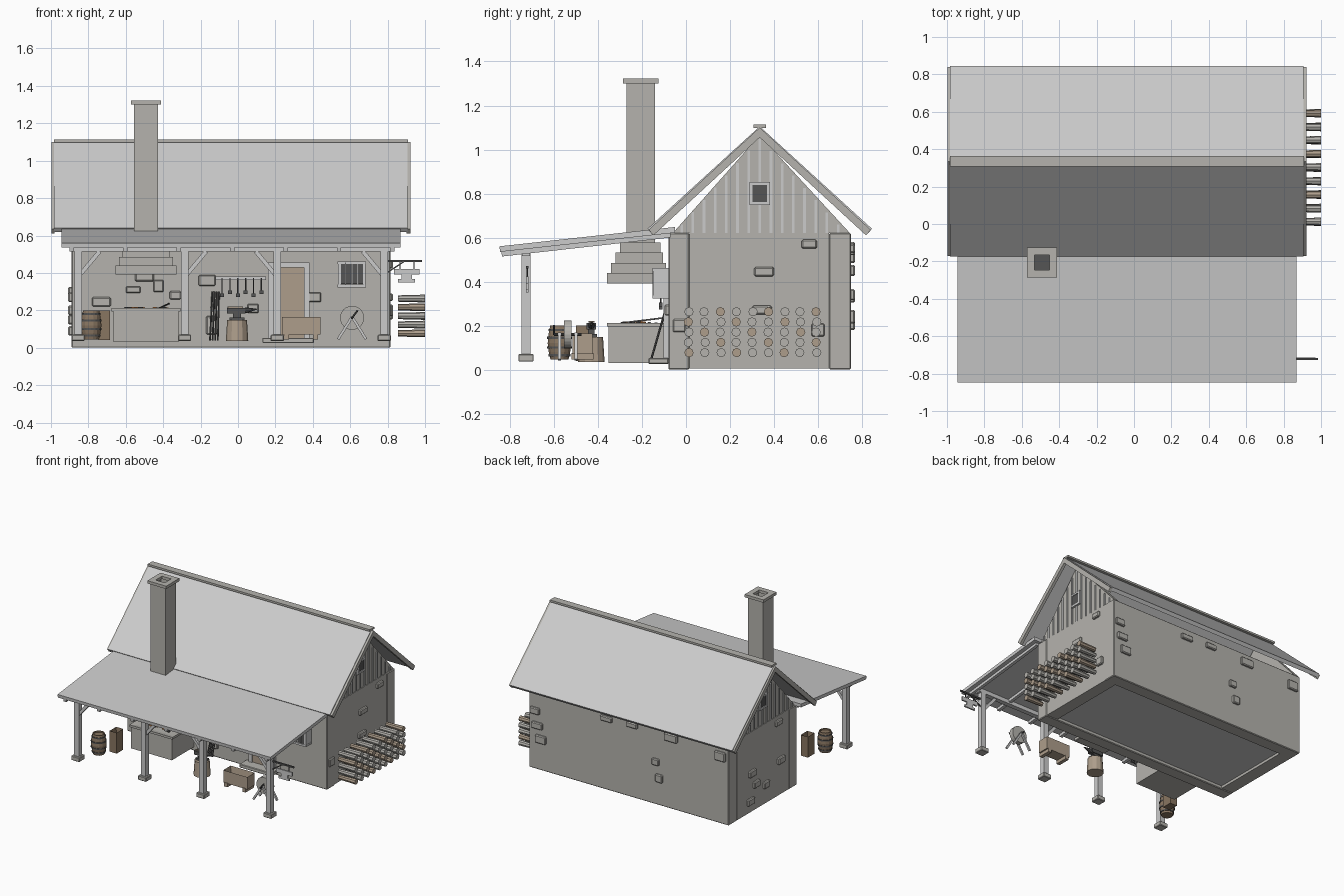
import bpy, bmesh, math, random
from mathutils import Vector, Matrix

if "Cube" in bpy.data.objects:
    bpy.data.objects.remove(bpy.data.objects["Cube"])
random.seed(4)

def mat(name, r, g, b):
    m = bpy.data.materials.new(name)
    m.diffuse_color = (r, g, b, 1)
    m.use_nodes = True
    m.node_tree.nodes["Principled BSDF"].inputs["Base Color"].default_value = m.diffuse_color
    return m
WOOD = mat("tan_wood", .42, .34, .26)
DARK = mat("dark_iron", .09, .09, .09)
BROWN = mat("barrel_wood", .25, .18, .12)
COAL = mat("embers", .8, .3, .08)
STONE = mat("stone", .46, .45, .42)

def finish(name, bm, m=None):
    bmesh.ops.recalc_face_normals(bm, faces=bm.faces)
    me = bpy.data.meshes.new(name)
    bm.to_mesh(me)
    bm.free()
    if m: me.materials.append(m)
    ob = bpy.data.objects.new(name, me)
    bpy.context.collection.objects.link(ob)
    return ob

def box(name, x0, x1, y0, y1, z0, z1, m=None, bevel=0, hollow=None):
    bm = bmesh.new()
    bmesh.ops.create_cube(bm, size=1)
    for v in bm.verts:
        v.co = Vector(((x0+x1)/2 + v.co.x*(x1-x0), (y0+y1)/2 + v.co.y*(y1-y0), (z0+z1)/2 + v.co.z*(z1-z0)))
    if bevel:
        bmesh.ops.bevel(bm, geom=bm.edges[:], offset=bevel, segments=1, affect='EDGES')
    if hollow:  # (rim thickness, depth): sink the top face
        top = max(bm.faces, key=lambda f: f.calc_center_median().z)
        bmesh.ops.inset_region(bm, faces=[top], thickness=hollow[0])
        for v in top.verts: v.co.z -= hollow[1]
    return finish(name, bm, m)

def rod(name, p, q, r, m=None, sides=10, r2=None):
    p, q = Vector(p), Vector(q)
    bm = bmesh.new()
    M = Matrix.Translation((p+q)/2) @ (q-p).to_track_quat('Z', 'Y').to_matrix().to_4x4()
    bmesh.ops.create_cone(bm, cap_ends=True, segments=sides, radius1=r, radius2=r if r2 is None else r2,
                          depth=(q-p).length, matrix=M)
    return finish(name, bm, m)

def beam(name, p, q, w, h, m=None):
    p, q = Vector(p), Vector(q)
    bm = bmesh.new()
    M = Matrix.Translation((p+q)/2) @ (q-p).to_track_quat('Z', 'Y').to_matrix().to_4x4()
    bmesh.ops.create_cube(bm, size=1, matrix=M @ Matrix.Diagonal((w, h, (q-p).length, 1)))
    return finish(name, bm, m)

def prism(name, yz, x0, x1, m=None):  # side profile extruded along x
    bm = bmesh.new()
    f = bm.faces.new([bm.verts.new((x0, y, z)) for y, z in yz])
    g = bmesh.ops.extrude_face_region(bm, geom=[f])['geom']
    bmesh.ops.translate(bm, verts=[v for v in g if isinstance(v, bmesh.types.BMVert)], vec=(x1-x0, 0, 0))
    return finish(name, bm, m)

# Walls and floor
box("front_wall", -.89, .815, -.08, .015, 0, .62, STONE, .005)
box("back_wall", -.89, .815, .65, .75, 0, .62, STONE, .005)
box("left_wall", -.89, -.79, .015, .65, .005, .62, STONE)
box("right_wall", .715, .81, .015, .65, .005, .62, STONE)
box("floor", -.79, .715, .015, .65, .025, .04)

# Gables with battens and small window
C = .335
for s, x in ((-1, -.865), (1, .785)):
    prism("gable", [(-.06, .62), (.745, .62), (C, 1.065)], x-.02, x+.02, STONE)
    xo = x + s*.02
    for i in range(15):
        y = -.02 + i*.0508
        top = 1.05 - abs(y-C)*1.1
        if top > .64:
            box("gable_batten", xo-.006, xo+.006, y-.006, y+.006, .62, top)
    box("gable_window", xo-.008, xo+.01, .295, .375, .755, .845, DARK)
    for a in (.295, .375): box("gable_window_side", xo-.015, xo+.015, a-.007, a+.007, .748, .852)
    for a in (.755, .845): box("gable_window_rail", xo-.015, xo+.015, .288, .382, a-.007, a+.007)

# Main roof, barge boards, ridge
for s, n in ((-1, "front_roof"), (1, "back_roof")):
    prof = [(C, 1.105), (C+s*.51, .64), (C+s*.492, .618), (C, 1.07)]
    prism(n, prof, -.985, .905)
    barge = [(C, 1.1), (C+s*.505, .635), (C+s*.483, .61), (C, 1.055)]
    prism("barge_board_left", barge, -.998, -.98, STONE)
    prism("barge_board_right", barge, .9, .922, STONE)
box("ridge_cap", -.985, .908, C-.028, C+.028, 1.098, 1.113, STONE)

# Porch roof and rafters
prism("porch_roof", [(-.848, .56), (-.05, .648), (-.05, .622), (-.845, .535)], -.945, .87)
for i in range(7):
    x = -.89 + i*.286
    prism("porch_rafter", [(-.84, .54), (-.07, .625), (-.07, .6), (-.836, .514)], x-.012, x+.012)

# Porch posts, bases, braces and beam
PY = -.727
box("porch_beam", -.9, .82, PY-.018, PY+.018, .515, .545)
for x, d in ((-.855, 1), (-.285, 1), (.21, -1), (.782, -1)):
    box("porch_post", x-.02, x+.02, PY-.02, PY+.02, .06, .53)
    box("post_base", x-.035, x+.035, PY-.035, PY+.035, .036, .07, STONE, .004)
    beam("post_brace", (x+d*.01, PY, .39), (x+d*.115, PY, .515), .022, .022)

# Wall stones: (position along wall, z, width, height)
def stones(axis, at, out, items):
    for u, z, w, h in items:
        a, b = sorted((at-out*.01, at+out*.018))
        r = (u-w/2, u+w/2)
        args = (*r, a, b) if axis == 'y' else (a, b, *r)
        box("wall_stone", *args, z-h/2, z+h/2, STONE, .006)
stones('x', .81, 1, [(.56, .57, .07, .04), (.355, .445, .09, .042), (.345, .27, .09, .04), (.6, .18, .06, .06),
                     (-.03, .2, .06, .06)])
stones('x', -.89, -1, [(.15, .57, .08, .04), (.47, .3, .08, .05), (.42, .2, .07, .05), (.49, .09, .08, .05),
                       (.12, .27, .08, .05), (.3, .15, .07, .05)])
stones('y', -.08, -1, [(-.165, .36, .09, .06), (-.425, .33, .055, .065), (-.56, .31, .08, .035), (-.335, .28, .06, .045),
                       (-.14, .12, .06, .1), (.4, .27, .09, .05), (.08, .21, .06, .05), (-.73, .245, .1, .05), (-.5, .38, .1, .05)])
stones('y', .75, 1, [(.71, .24, .09, .06), (.74, .34, .09, .05), (.15, .55, .1, .04), (-.07, .56, .09, .04),
                     (-.4, .55, .11, .06), (-.27, .33, .06, .05), (-.3, .21, .06, .06), (-.82, .52, .09, .07), (.76, .45, .08, .05)])

# Chimney with stepped hood
CX = -.492
box("chimney", CX-.064, CX+.064, -.27, -.142, .5, 1.302, STONE, 0, (.02, .3))
box("flue_dark", CX-.044, CX+.044, -.25, -.162, 1.0, 1.2, DARK)
for s in (-1, 1):
    box("chimney_cap", CX-.08, CX+.08, -.206+s*.0595-.0205, -.206+s*.0595+.0205, 1.3, 1.322, STONE)
    box("chimney_cap", CX+s*.0595-.0205, CX+s*.0595+.0205, -.248, -.164, 1.3, 1.322, STONE)
for i in range(4):
    w = .162 - i*.018
    box("hood_step", CX-w, CX+w, -.36+i*.02, -.08-i*.012, .392+i*.046, .439+i*.046, STONE)

# Forge hearth and coals
box("forge", -.665, -.318, -.352, -.08, .03, .197, STONE)
box("forge_top", -.675, -.308, -.36, -.08, .195, .212, STONE, 0, (.05, .006))
for i in range(26):
    x, y, r = random.uniform(-.6, -.38), random.uniform(-.29, -.13), random.uniform(.008, .013)
    box("coal", x-r, x+r, y-r, y+r, .204, .206+r, random.choice((COAL, DARK)), .003)
beam("poker", (-.42, -.29, .212), (-.37, -.1, .235), .007, .007, DARK)

# Door, step, window
box("door", .19, .355, -.092, -.078, .05, .43, WOOD)
for x in (.175, .368): box("door_jamb", x-.014, x+.014, -.102, -.075, .04, .45)
box("door_lintel", .16, .383, -.104, -.075, .43, .455)
box("door_step", .13, .405, -.17, -.08, .025, .053, STONE, .004)
box("window_pane", .545, .67, -.145, -.078, .34, .452, DARK)
for x in (.542, .675): box("window_side", x-.008, x+.008, -.15, -.078, .335, .455)
for z in (.33, .455): box("window_rail", .532, .685, -.152, -.078, z-.007, z+.007)
for i in range(1, 4): rod("window_bar", (.542+i*.033, -.149, .335), (.542+i*.033, -.149, .455), .004, None, 6)

# Tool rack and leaning rods
box("tool_rack_bar", -.12, .15, -.11, -.085, .362, .38)
for i in range(6):
    x = -.085 + i*.042
    z = .28 + .015*(i % 2)
    rod("hanging_tool", (x, -.115, z), (x, -.115, .372), .004, DARK, 6)
    box("tool_head", x-.011, x+.011, -.122, -.107, z-.008, z+.01, DARK)
for i in range(4):
    rod("leaning_rod", (-.15+i*.014, -.16, .04), (-.137+i*.012, -.085, .3), .005, DARK, 6)

# Barrel
bx, by = -.785, -.575
bm = bmesh.new()
prof = [(0, .045), (.042, .045), (.05, .08), (.055, .12), (.05, .165), (.043, .2), (.036, .2), (.036, .19), (0, .19)]
vs = [bm.verts.new((bx+r, by, z)) for r, z in prof]
es = [bm.edges.new(p) for p in zip(vs, vs[1:])]
bmesh.ops.spin(bm, geom=vs+es, cent=(bx, by, 0), axis=(0, 0, 1), angle=math.tau, steps=14)
bmesh.ops.remove_doubles(bm, verts=bm.verts, dist=.0005)
finish("barrel", bm, BROWN)
for z, r in ((.065, .05), (.1, .056), (.145, .056), (.18, .05)):
    rod("barrel_hoop", (bx, by, z-.005), (bx, by, z+.005), r, DARK, 14)
# Crate beside the forge
box("crate", -.745, -.685, -.5, -.42, .04, .2, BROWN, 0, (.008, .05))

# Anvil on stump
sx, sy = -.005, -.43
rod("stump", (sx, sy, .035), (sx, sy, .148), .06, WOOD, 12, .053)
box("anvil_foot", sx-.04, sx+.04, sy-.025, sy+.025, .148, .162, DARK)
box("anvil_waist", sx-.022, sx+.022, sy-.015, sy+.015, .16, .185, DARK)
box("anvil_body", sx-.055, sx+.045, sy-.022, sy+.022, .183, .212, DARK)
rod("anvil_horn", (sx+.045, sy, .2), (sx+.105, sy, .206), .016, DARK, 8, .003)
beam("hammer_handle", (sx-.05, sy-.01, .217), (sx+.03, sy+.01, .217), .007, .007, WOOD)

# Water trough
box("trough", .235, .44, -.515, -.425, .07, .165, WOOD, 0, (.012, .07))
for x in (.26, .415): box("trough_foot", x-.014, x+.014, -.52, -.42, .045, .075, WOOD)

# Grindstone
gx, gz = .61, .16
rod("grindstone", (gx, -.555, gz), (gx, -.52, gz), .064, STONE, 24)
rod("grindstone_axle", (gx, -.6, gz), (gx, -.475, gz), .007, DARK, 8)
for y in (-.575, -.5):
    for s in (-1, 1):
        beam("grindstone_leg", (gx, y, gz+.005), (gx+s*.075, y, .045), .014, .014)
rod("crank_handle", (gx, -.6, gz), (gx+.03, -.6, gz+.04), .005, DARK, 6)

# Hanging anvil sign
box("sign_bar", .79, .985, -.727, -.716, .459, .47, DARK)
beam("sign_brace", (.795, -.721, .4), (.89, -.721, .462), .007, .007, DARK)
for x in (.865, .94): rod("sign_chain", (x, -.721, .41), (x, -.721, .462), .003, DARK, 6)
box("sign_top", .835, .97, -.727, -.715, .392, .422)
box("sign_waist", .875, .93, -.727, -.715, .365, .394)
box("sign_foot", .855, .945, -.727, -.715, .35, .367)

# Firewood stack
for r in range(5):
    for c in range(9):
        y, z = .012 + c*.0725 + random.uniform(-.003, .003), .077 + r*.0465
        rod("firewood_log", (.855, y, z), (1.0, y, z), .017, WOOD if (r+c) % 3 == 0 else STONE, 8, .021)
